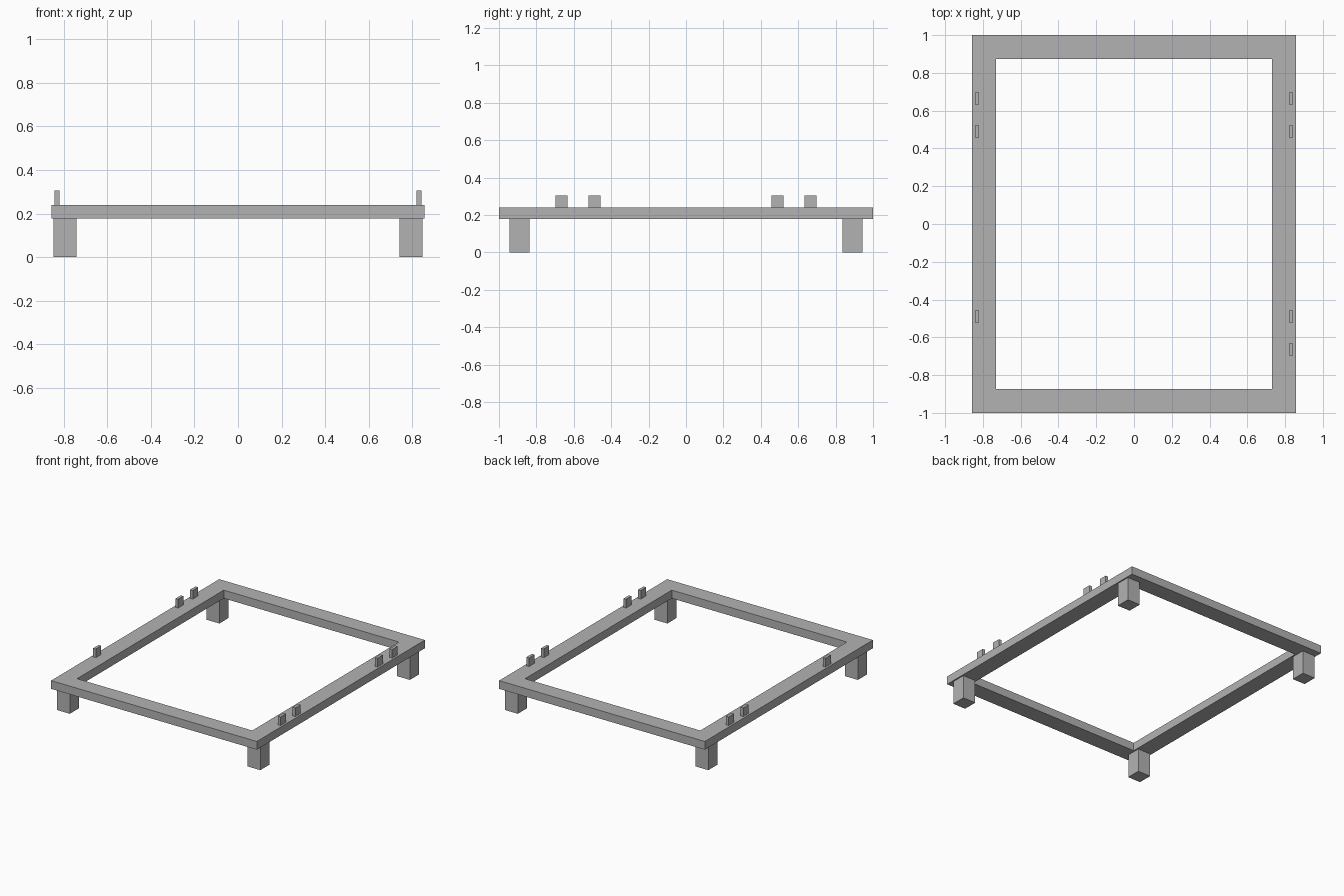
import bpy
import bmesh

cube = bpy.data.objects.get("Cube")
if cube:
    bpy.data.objects.remove(cube, do_unlink=True)

grey = bpy.data.materials.new("plain grey")
grey.use_nodes = True
colour = (0.45, 0.45, 0.45, 1)
grey.diffuse_color = colour
grey.node_tree.nodes["Principled BSDF"].inputs["Base Color"].default_value = colour

# Overall measurements
HALF_X, HALF_Y, RAIL = 0.857, 1.0, 0.127
LEG_TOP, FRAME_TOP, TAB_TOP = 0.178, 0.24, 0.305


def finish(name, bm):
    bmesh.ops.recalc_face_normals(bm, faces=bm.faces)
    mesh = bpy.data.meshes.new(name)
    bm.to_mesh(mesh)
    bm.free()
    mesh.materials.append(grey)
    obj = bpy.data.objects.new(name, mesh)
    bpy.context.collection.objects.link(obj)


def box(name, centre, size):
    bm = bmesh.new()
    bmesh.ops.create_cube(bm, size=1)
    bmesh.ops.scale(bm, vec=size, verts=bm.verts)
    bmesh.ops.translate(bm, vec=centre, verts=bm.verts)
    finish(name, bm)


# Rectangular frame: a flat ring pulled up to its thickness
bm = bmesh.new()
corners = [(-1, -1), (1, -1), (1, 1), (-1, 1)]
outer = [bm.verts.new((x * HALF_X, y * HALF_Y, LEG_TOP)) for x, y in corners]
inner = [bm.verts.new((x * (HALF_X - RAIL), y * (HALF_Y - RAIL), LEG_TOP))
         for x, y in corners]
for i in range(4):
    j = (i + 1) % 4
    bm.faces.new((outer[i], outer[j], inner[j], inner[i]))
ring = bmesh.ops.extrude_face_region(bm, geom=bm.faces[:], use_keep_orig=True)
top = [v for v in ring["geom"] if isinstance(v, bmesh.types.BMVert)]
bmesh.ops.translate(bm, vec=(0, 0, FRAME_TOP - LEG_TOP), verts=top)
finish("frame", bm)

# Square legs near the corners
for sx, side in ((1, "left"), (-1, "right")):
    for sy, end in ((-1, "front"), (1, "back")):
        box(f"{end}_{side}_leg", (sx * 0.794, sy * 0.89, LEG_TOP / 2),
            (0.107, 0.109, LEG_TOP))

# Upright tabs along the side rails; the right rail has no front outer tab
for sx, side in ((1, "left"), (-1, "right")):
    for sy, end in ((-1, "front"), (1, "back")):
        for y, place in ((0.489, "inner"), (0.665, "outer")):
            if (side, end, place) == ("right", "front", "outer"):
                continue
            box(f"{end}_{side}_{place}_tab",
                (sx * 0.831, sy * y, (FRAME_TOP + TAB_TOP) / 2),
                (0.022, 0.064, TAB_TOP - FRAME_TOP))
